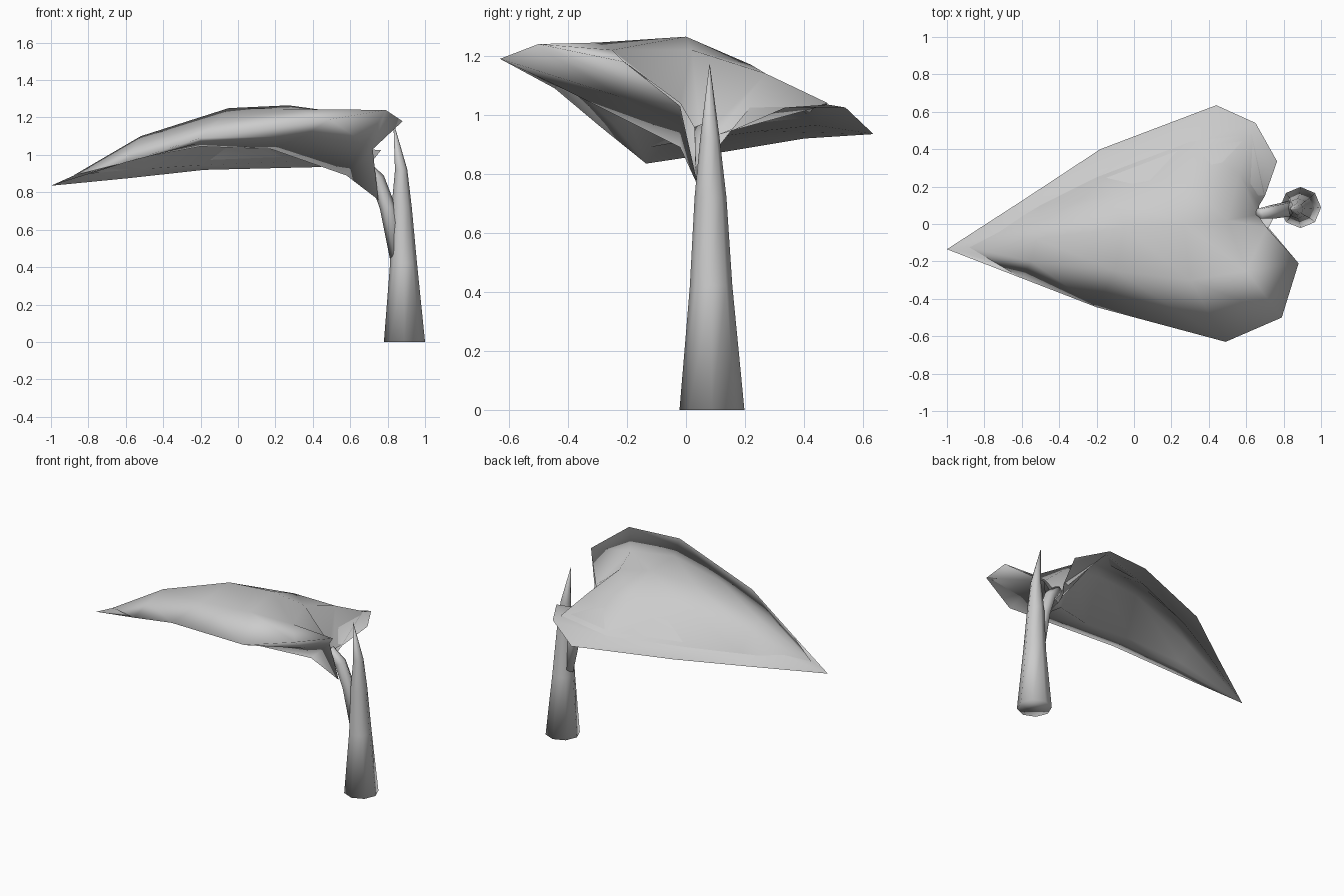
import bpy
import bmesh
import math
from mathutils import Vector

cube = bpy.data.objects.get("Cube")
if cube:
    bpy.data.objects.remove(cube, do_unlink=True)

# One plain grey for the whole plant
grey = bpy.data.materials.new("plain_grey")
grey.use_nodes = True
colour = (0.6, 0.6, 0.6, 1)
grey.diffuse_color = colour
grey.node_tree.nodes["Principled BSDF"].inputs["Base Color"].default_value = colour


def finish(name, bm):
    """Turn a bmesh into a fully smooth-shaded object."""
    mesh = bpy.data.meshes.new(name)
    bm.to_mesh(mesh)
    bm.free()
    mesh.materials.append(grey)
    mesh.shade_smooth()
    obj = bpy.data.objects.new(name, mesh)
    bpy.context.collection.objects.link(obj)


def bridge(bm, first, second, closed):
    """Join two equal rows of vertices with quads."""
    count = len(first)
    for i in range(count if closed else count - 1):
        j = (i + 1) % count
        bm.faces.new((first[i], first[j], second[j], second[i]))


def tapered_tube(name, path, sides):
    """Sweep a polygon ring along (centre, radius) stations."""
    bm = bmesh.new()
    centres = [Vector(centre) for centre, radius in path]
    rows = []
    for k, (centre, radius) in enumerate(path):
        ahead = centres[min(k + 1, len(path) - 1)]
        behind = centres[max(k - 1, 0)]
        tangent = (ahead - behind).normalized()
        if centre[2] == 0:
            tangent = Vector((0, 0, 1))
        across = Vector((0, 1, 0)).cross(tangent).normalized()
        side = tangent.cross(across)
        row = []
        for s in range(sides):
            turn = math.tau * s / sides
            offset = across * math.cos(turn) + side * math.sin(turn)
            row.append(bm.verts.new(centres[k] + offset * radius))
        rows.append(row)
    for first, second in zip(rows, rows[1:]):
        bridge(bm, first, second, True)
    bm.faces.new(rows[0])
    bm.faces.new(rows[-1])
    bmesh.ops.recalc_face_normals(bm, faces=bm.faces)
    finish(name, bm)


def add_rail(bm, points, drop=0):
    """Vertices along the leaf, optionally lowered."""
    return [bm.verts.new((x, y, z - drop)) for x, y, z in points]


def skin(bm, tip, rails):
    """Fan from the tip, then quads between the rails."""
    rows = list(zip(*rails))
    for a, b in zip(rows[0], rows[0][1:]):
        bm.faces.new((tip, b, a))
    for first, second in zip(rows, rows[1:]):
        bridge(bm, first, second, False)


# Rails of the leaf, each running from the tip back to the notch
front_rim = [(-.6, -.29, .96), (-.2, -.445, 1.09), (.49, -.63, 1.19), (.79, -.5, 1.24), (.88, -.21, 1.18)]
front_shoulder = [(-.55, -.2, 1.05), (-.1, -.25, 1.19), (.3, -.3, 1.245), (.6, -.25, 1.22), (.71, -.02, 1.04)]
spine = [(-.52, -.08, 1.1), (-.05, -.02, 1.25), (.27, 0, 1.265), (.5, .02, 1.22), (.66, .05, .92)]
back_shoulder = [(-.5, .03, 1.05), (-.1, .15, 1.16), (.28, .22, 1.17), (.56, .27, 1.14), (.67, .1, .93)]
back_fold = [(-.5, .1, .93), (-.2, .25, .95), (.3, .44, .97), (.63, .48, 1.04), (.7, .15, .95)]
back_rim = [(-.59, .13, .88), (-.18, .4, .925), (.44, .635, .94), (.65, .54, 1.03), (.765, .335, 1.03)]
front_neck = [(-.57, -.25, .975), (-.2, -.35, 1.065), (.35, -.44, 1.1), (.68, -.22, 1.06), (.72, -.02, 1.03)]
front_valley = [(-.55, -.2, .99), (-.2, -.25, 1.045), (.18, -.26, 1.03), (.58, -.02, .89), (.75, .04, .76)]

# Leaf: an upper dome and a hollow underside meeting at the front rim;
# the underside reaches out past the dome as a lip along the back
bm = bmesh.new()
rim = add_rail(bm, front_rim)
under = [rim] + [add_rail(bm, r) for r in (front_neck, front_valley)]
under += [add_rail(bm, r, .05) for r in (spine, back_shoulder)]
under += [add_rail(bm, r, .005) for r in (back_fold, back_rim)]
skin(bm, bm.verts.new((-1, -.135, .835)), under)
dome = [rim] + [add_rail(bm, r) for r in (front_shoulder, spine, back_shoulder, back_fold)]
skin(bm, bm.verts.new((-.88, -.125, .89)), dome[::-1])
finish("leaf_blade", bm)

# Main stem, ending in a sharp spike above the fork
stem_path = [
    ((.89, .088, 0), .11),
    ((.885, .085, .42), .072),
    ((.875, .083, .72), .054),
    ((.872, .081, .92), .033),
    ((.832, .08, 1.17), .001),
]
tapered_tube("stem", stem_path, 8)

# Stalk that forks from the stem and carries the leaf at its notch
stalk_path = [
    ((.86, .085, .46), .05),
    ((.8, .075, .72), .042),
    ((.745, .065, .87), .04),
    ((.67, .055, .95), .03),
]
tapered_tube("leaf_stalk", stalk_path, 6)
